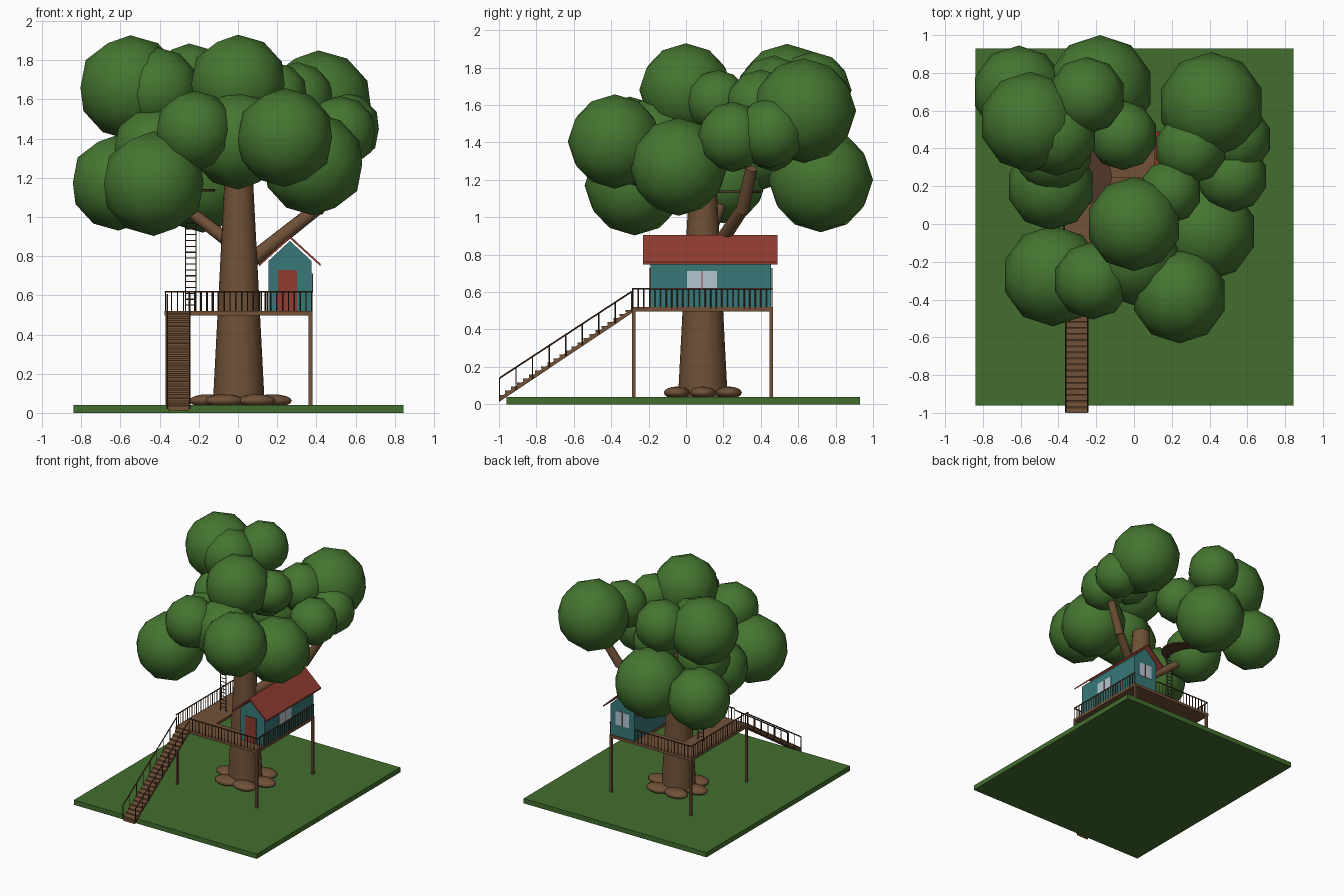
import bpy, bmesh, math
from mathutils import Vector

if "Cube" in bpy.data.objects:
    bpy.data.objects.remove(bpy.data.objects["Cube"])


def mat(name, r, g, b):
    m = bpy.data.materials.new(name)
    m.diffuse_color = (r, g, b, 1)
    m.use_nodes = True
    m.node_tree.nodes["Principled BSDF"].inputs["Base Color"].default_value = m.diffuse_color
    return m


LEAF = mat("leaf green", .06, .18, .03)
GRASS = mat("grass green", .055, .155, .027)
BARK = mat("bark brown", .16, .082, .038)
WOOD = mat("plank brown", .17, .085, .04)
RAIL = mat("dark rail brown", .085, .038, .02)
TEAL = mat("teal wall", .04, .19, .19)
RED = mat("roof red", .28, .045, .03)
GLASS = mat("pale glass", .45, .57, .64)


def finish(bm, name, m, smooth=0):
    bmesh.ops.recalc_face_normals(bm, faces=bm.faces)
    me = bpy.data.meshes.new(name)
    bm.to_mesh(me)
    bm.free()
    me.materials.append(m)
    ob = bpy.data.objects.new(name, me)
    bpy.context.collection.objects.link(ob)
    if smooth:
        bpy.ops.object.select_all(action='DESELECT')
        bpy.context.view_layer.objects.active = ob
        ob.select_set(True)
        bpy.ops.object.shade_smooth_by_angle(angle=math.radians(smooth))
    return ob


def add_box(bm, x0, x1, y0, y1, z0, z1):
    vs = bmesh.ops.create_cube(bm, size=1)['verts']
    for v in vs:
        v.co = ((x0 + x1) / 2 + v.co.x * (x1 - x0), (y0 + y1) / 2 + v.co.y * (y1 - y0),
                (z0 + z1) / 2 + v.co.z * (z1 - z0))


def boxes(name, m, *items):
    bm = bmesh.new()
    for b in items:
        add_box(bm, *b)
    return finish(bm, name, m)


def add_rod(bm, a, b, r0, r1=None, n=6):
    a, b = Vector(a), Vector(b)
    d = b - a
    vs = bmesh.ops.create_cone(bm, cap_ends=True, segments=n, radius1=r0,
                               radius2=r0 if r1 is None else r1, depth=d.length)['verts']
    q = Vector((0, 0, 1)).rotation_difference(d)
    for v in vs:
        v.co = q @ v.co + (a + b) / 2


def prism(name, m, pts, axis, lo, hi):
    """Extrude a 2D profile along x (points are y,z) or y (points are x,z)."""
    bm = bmesh.new()
    mk = (lambda p, t: (t, p[0], p[1])) if axis == 'x' else (lambda p, t: (p[0], t, p[1]))
    f = bm.faces.new([bm.verts.new(mk(p, lo)) for p in pts])
    g = bmesh.ops.extrude_face_region(bm, geom=[f])
    for v in g['geom']:
        if isinstance(v, bmesh.types.BMVert):
            v.co = mk((v.co.y if axis == 'x' else v.co.x, v.co.z), hi)
    return finish(bm, name, m)


# lawn
boxes("lawn", GRASS, (-.84, .845, -.96, .93, 0, .04))

# trunk and branches
TX, TY = .004, .09
bm = bmesh.new()
add_rod(bm, (TX, TY, .03), (TX, TY, 1.28), .133, .068, 16)
finish(bm, "trunk", BARK, 40)
bm = bmesh.new()
add_rod(bm, (.02, .10, .74), (.40, .30, 1.04), .04, .035, 12)
add_rod(bm, (.40, .30, 1.03), (.53, .35, 1.26), .036, .032, 12)
finish(bm, "right_branch", BARK, 40)
bm = bmesh.new()
add_rod(bm, (0, .10, .84), (-.34, .20, 1.10), .035, .028, 12)
finish(bm, "left_branch", BARK, 40)

# flattened roots around the trunk
bm = bmesh.new()
for i in range(6):
    a = math.radians(60 * i)
    vs = bmesh.ops.create_uvsphere(bm, u_segments=14, v_segments=8, radius=1)['verts']
    for v in vs:
        v.co = (TX + .008 + .165 * math.cos(a) + v.co.x * .1,
                TY + .16 * math.sin(a) + v.co.y * .07, .062 + v.co.z * .033)
finish(bm, "roots", BARK, 60)

# foliage balls: x, y, z, radius
balls = [(0, 0, 1.68, .25), (.24, -.38, 1.405, .252), (-.43, -.275, 1.17, .267),
         (-.22, -.3, 1.44, .205), (.385, -.04, 1.27, .262), (-.44, .2, 1.2, .232),
         (-.61, .7, 1.175, .245), (-.18, .72, 1.2, .28), (-.55, .54, 1.66, .267),
         (-.25, .68, 1.68, .205), (-.41, .47, 1.65, .215), (.41, .63, 1.57, .28),
         (.3, .4, 1.6, .19), (.52, .25, 1.43, .188), (.54, .45, 1.45, .188),
         (.19, .17, 1.62, .168), (-.06, .47, 1.43, .185), (0, -.18, 1.39, .25),
         (-.43, .38, 1.35, .21)]
bm = bmesh.new()
for x, y, z, r in balls:
    vs = bmesh.ops.create_icosphere(bm, subdivisions=2, radius=r)['verts']
    for v in vs:
        v.co += Vector((x, y, z))
finish(bm, "foliage", LEAF, 60)

# deck with a square opening for the trunk
X0, X1, Y0, Y1, ZD = -.375, .38, -.29, .465, .52
hx0, hx1, hy0, hy1 = -.155, .15, -.065, .245
boxes("deck", WOOD, (X0, hx0, Y0, Y1, .497, ZD), (hx1, X1, Y0, Y1, .497, ZD),
      (hx0, hx1, Y0, hy0, .497, ZD), (hx0, hx1, hy1, Y1, .497, ZD))
boxes("deck_posts", WOOD, *[(x - .009, x + .009, y - .009, y + .009, .03, .5)
                            for x in (-.362, .37) for y in (-.28, .455)])

# deck railings
bm = bmesh.new()
for a, b in [((X0 + .005, Y0 + .005), (X0 + .005, Y1 - .005)),
             ((X1 - .003, Y0 + .005), (X1 - .003, Y1 - .005)),
             ((-.25, Y0 + .005), (X1 - .003, Y0 + .005)),
             ((X0 + .005, Y1 - .005), (.15, Y1 - .005))]:
    a, b = Vector(a), Vector(b)
    n = round((b - a).length / .03)
    add_rod(bm, (*a, .618), (*b, .618), .005)
    for i in range(n + 1):
        p = a.lerp(b, i / n)
        add_rod(bm, (*p, ZD - .01), (*p, .618), .0035, n=4)
finish(bm, "deck_railing", RAIL)

# staircase: sloped slab, treads, handrails
sx0, sx1, sy, ey = -.357, -.25, -1.0, -.29
prism("stair_slab", WOOD, [(sy, .012), (ey, .487), (ey, .51), (sy, .035)], 'x', sx0, sx1)
N = 22
treads = []
for i in range(N):
    y = sy + (ey - sy) * i / N
    z = .045 + .475 * i / N
    treads.append((sx0, sx1, y, y + .034, z - .006, z + .006))
boxes("stair_treads", WOOD, *treads)
bm = bmesh.new()
for x in (sx0 - .004, sx1 + .004):
    add_rod(bm, (x, sy + .003, .14), (x, ey, .603), .0045)
    for i in range(9):
        t = i / 8
        y = sy + .003 + (ey - sy - .003) * t
        add_rod(bm, (x, y, .02 + .475 * t), (x, y, .14 + .463 * t), .0035, n=4)
finish(bm, "stair_handrails", RAIL)

# lookout disc with its ladder
bm = bmesh.new()
add_rod(bm, (-.265, .25, 1.13), (-.265, .25, 1.143), .148, n=24)
finish(bm, "lookout_platform", RAIL, 40)
bm = bmesh.new()
for x in (-.268, -.214):
    add_rod(bm, (x, .15, ZD), (x, .15, 1.14), .004)
for i in range(20):
    z = .55 + .03 * i
    add_rod(bm, (-.268, .15, z), (-.214, .15, z), .003, n=5)
finish(bm, "ladder", RAIL)

# cabin walls and gable roof
hx, a, b, cy0, cy1 = .265, .155, .375, -.19, .455
prism("cabin_walls", TEAL, [(a, ZD), (b, ZD), (b, .775), (hx, .878), (a, .775)], 'y', cy0, cy1)
prism("cabin_roof", RED, [(.108, .748), (hx, .89), (.422, .748), (.422, .76),
                          (hx, .904), (.108, .76)], 'y', -.23, .49)

# door with a frame line and knob
boxes("door", RED, (.203, .302, cy0 - .006, cy0 + .002, ZD, .728))
boxes("door_knob", RAIL, (.284, .291, cy0 - .01, cy0 - .004, .615, .622))

# side window and back window with mullions
boxes("side_window", GLASS, (b - .002, b + .004, .005, .165, .615, .712))
boxes("side_mullion", RED, (b, b + .007, .082, .089, .615, .712))
boxes("back_window", GLASS, (.205, .33, cy1 - .002, cy1 + .004, .615, .73))
boxes("back_mullion", RED, (.264, .271, cy1, cy1 + .007, .615, .73))
